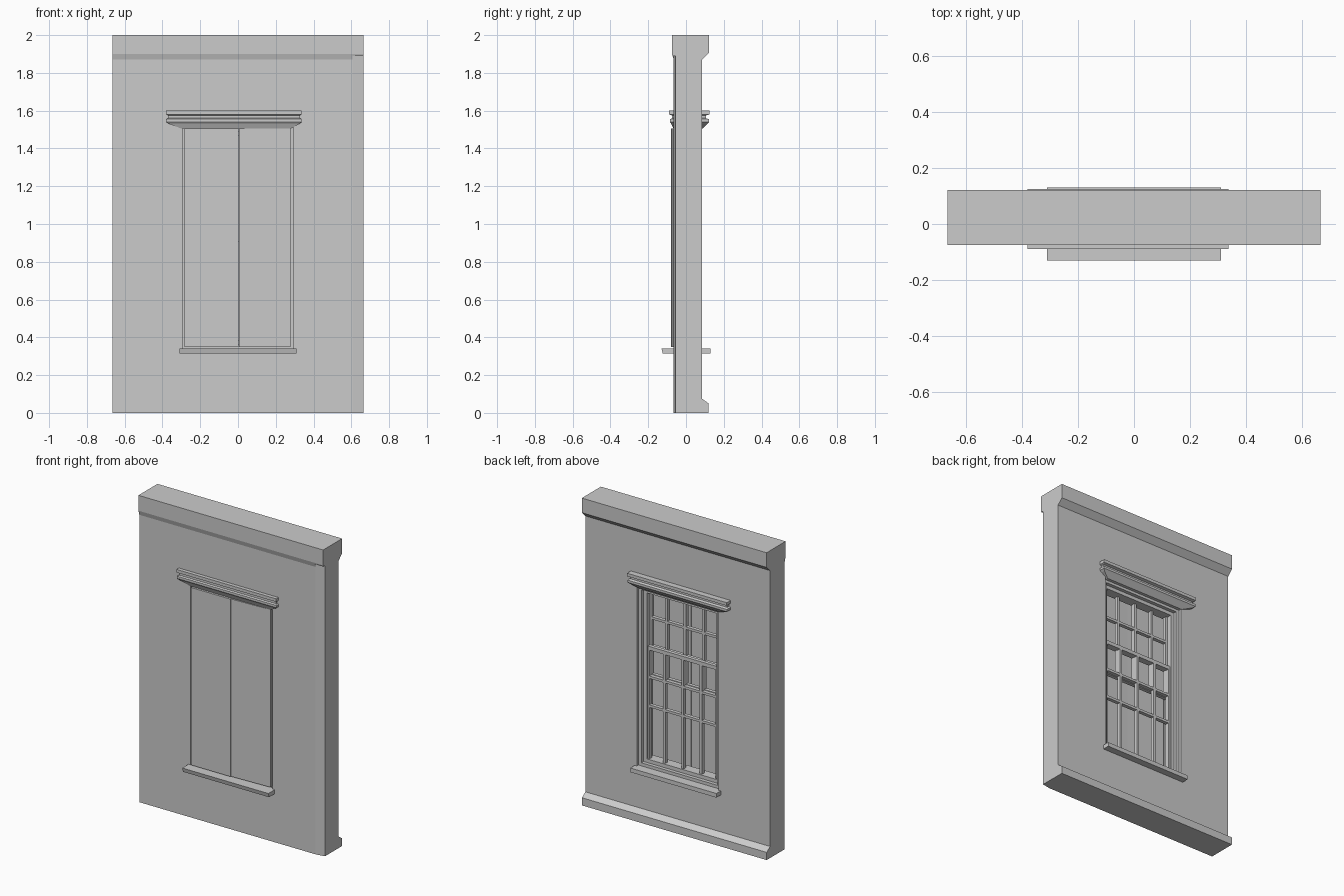
import bpy, bmesh
from mathutils import Matrix

if "Cube" in bpy.data.objects:
    bpy.data.objects.remove(bpy.data.objects["Cube"])


def finish(name, bm):
    bmesh.ops.recalc_face_normals(bm, faces=bm.faces)
    me = bpy.data.meshes.new(name)
    bm.to_mesh(me)
    bm.free()
    ob = bpy.data.objects.new(name, me)
    bpy.context.collection.objects.link(ob)
    return ob


def add_box(bm, x0, x1, y0, y1, z0, z1):
    size = Matrix.Diagonal((x1 - x0, y1 - y0, z1 - z0, 1))
    mid = Matrix.Translation(((x0 + x1) / 2, (y0 + y1) / 2, (z0 + z1) / 2))
    bmesh.ops.create_cube(bm, size=1, matrix=mid @ size)


def boxes(name, items):
    bm = bmesh.new()
    for it in items:
        add_box(bm, *it)
    return finish(name, bm)


def loft(name, loops):
    """Skin between matching closed loops and cap both ends."""
    bm = bmesh.new()
    rings = [[bm.verts.new(p) for p in loop] for loop in loops]
    n = len(rings[0])
    for a, b in zip(rings, rings[1:]):
        for i in range(n):
            j = (i + 1) % n
            bm.faces.new((a[i], a[j], b[j], b[i]))
    bm.faces.new(rings[0])
    bm.faces.new(rings[-1])
    return finish(name, bm)


def cut(target, cutter):
    cutter.hide_render = True
    mod = target.modifiers.new("cut", 'BOOLEAN')
    mod.operation, mod.solver, mod.object = 'DIFFERENCE', 'EXACT', cutter
    bpy.context.view_layer.objects.active = target
    bpy.ops.object.modifier_apply(modifier=mod.name)
    bpy.data.objects.remove(cutter)


# Wall panel with cap and back skirting in one side profile
profile = [(-.065, 0), (.12, 0), (.12, .05), (.085, .075), (.085, 1.87),
           (.121, 1.905), (.121, 2), (-.074, 2), (-.074, 1.9), (-.065, 1.87)]
wall = loft("wall", [[(x, y, z) for y, z in profile] for x in (-.665, .665)])
cut(wall, boxes("opening_cutter", [(-.295, .295, -.2, .2, .335, 1.52)]))
# Slight chamfer down the front right corner
wedge = [(.605, -.065), (.665, -.055), (.7, -.055), (.7, -.1), (.605, -.1)]
cut(wall, loft("corner_cutter", [[(x, y, z) for x, y in wedge] for z in (-.1, 1.89)]))

# Sill running through the wall
sill = [(-.123, .315), (.13, .315), (.13, .342), (-.13, .342)]
loft("sill", [[(x, y, z) for y, z in sill] for x in (-.31, .31)])

# Stepped hood over the window, on both faces: z, left, right, front, back
steps = [(1.505, -.30, .28, -.066, .088), (1.53, -.365, .325, -.078, .112),
         (1.54, -.38, .337, -.085, .122), (1.555, -.38, .337, -.085, .122),
         (1.56, -.37, .327, -.075, .106), (1.575, -.37, .327, -.075, .106),
         (1.58, -.38, .337, -.089, .124), (1.60, -.38, .337, -.089, .124)]
loft("hood", [[(a, f, z), (b, f, z), (b, k, z), (a, k, z)] for z, a, b, f, k in steps])

# Window frame with stepped jambs
frame = []
for w, y0, y1 in ((.022, -.05, .068), (.045, -.02, .045)):
    frame += [(-.295, -.295 + w, y0, y1, .34, 1.51), (.295 - w, .295, y0, y1, .34, 1.51),
              (-.295, .295, y0, y1, 1.51 - w, 1.515), (-.295, .295, y0, y1, .34, .34 + w)]
boxes("window_frame", frame)

# Two sashes of glazing bars in offset planes
top, pitch, half = 1.48, .188, .008


def sash(name, y0, y1, first, last, bars):
    z0, z1 = top - pitch * last, top - pitch * first
    items = [(x - half, x + half, y0, y1, z0, z1) for x in (-.132, 0, .132)]
    items += [(x - .012, x + .012, y0, y1, z0, z1) for x in (-.25, .25)]
    for k in bars:
        h = .012 if k in (first, last) else half
        z = top - pitch * k
        items.append((-.255, .255, y0, y1, z - h, z + h))
    boxes(name, items)


sash("upper_sash", -.012, .012, 0, 3, (0, 1, 2, 3))
sash("lower_sash", .012, .036, 2, 6, (2, 3, 4, 6))

# Closed shutters on the front, right leaf leaning slightly inward
boxes("left_shutter", [(-.283, .002, -.08, -.06, .35, 1.505)])
leaf = [(.004, -.076), (.279, -.066), (.279, -.05), (.004, -.056)]
loft("right_shutter", [[(x, y, z) for x, y in leaf] for z in (.35, 1.505)])
